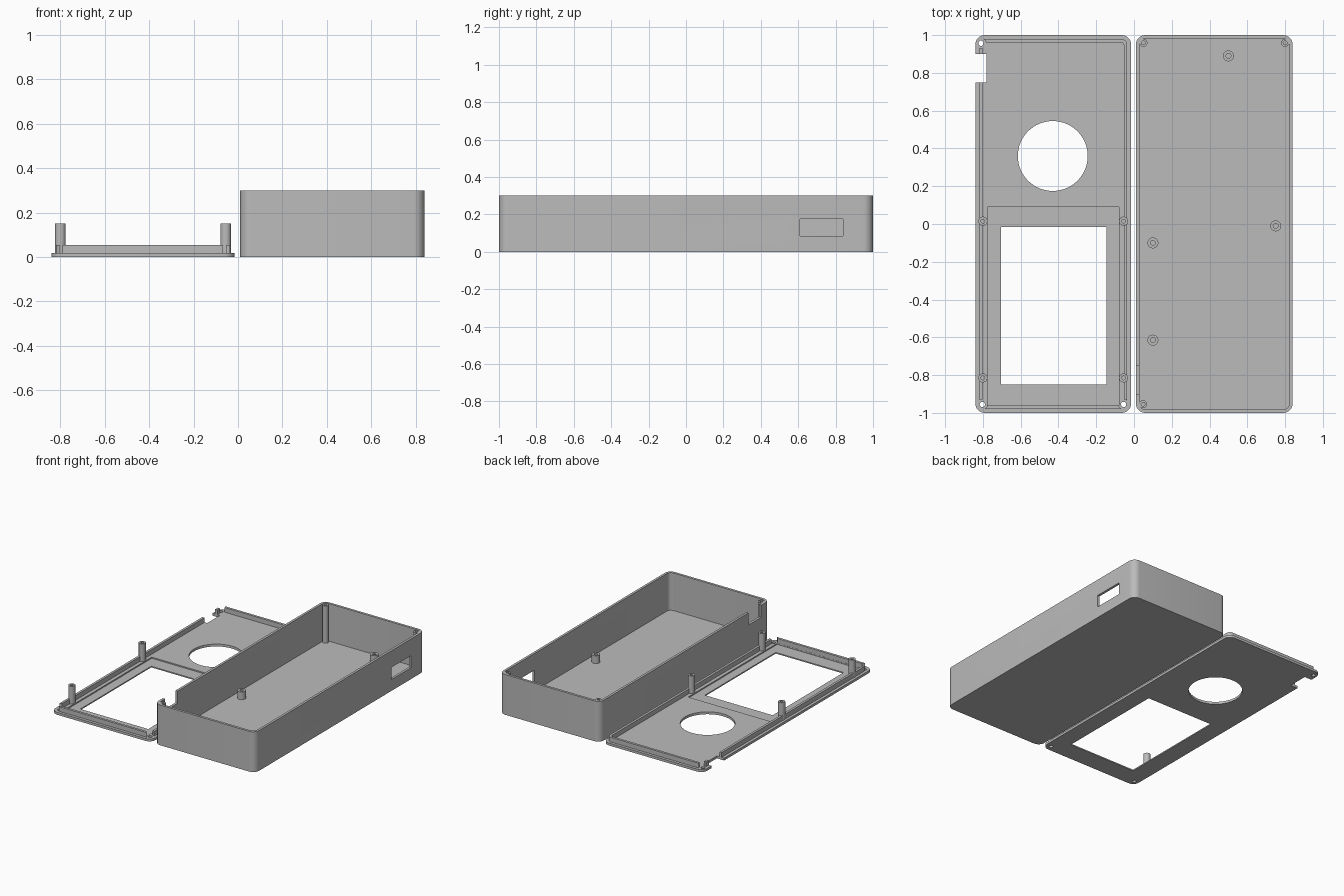
import bpy, bmesh, math

if "Cube" in bpy.data.objects:
    bpy.data.objects.remove(bpy.data.objects["Cube"])

grey = bpy.data.materials.new("plain grey")
grey.diffuse_color = (0.5, 0.5, 0.5, 1)
grey.use_nodes = True
grey.node_tree.nodes["Principled BSDF"].inputs["Base Color"].default_value = grey.diffuse_color


def make(name, bm):
    bmesh.ops.recalc_face_normals(bm, faces=bm.faces)
    me = bpy.data.meshes.new(name)
    bm.to_mesh(me)
    bm.free()
    me.materials.append(grey)
    ob = bpy.data.objects.new(name, me)
    bpy.context.collection.objects.link(ob)
    return ob


def prism(name, pts, z0, z1):
    bm = bmesh.new()
    lo = [bm.verts.new((x, y, z0)) for x, y in pts]
    hi = [bm.verts.new((x, y, z1)) for x, y in pts]
    bm.faces.new(lo)
    bm.faces.new(hi)
    n = len(pts)
    for i in range(n):
        j = (i + 1) % n
        bm.faces.new((lo[i], lo[j], hi[j], hi[i]))
    return make(name, bm)


def slab(name, x0, x1, y0, y1, z0, z1, r=0.0, seg=8):
    """Block with rounded upright corners."""
    if r == 0:
        return prism(name, [(x0, y0), (x1, y0), (x1, y1), (x0, y1)], z0, z1)
    pts = []
    corners = [(x1 - r, y1 - r), (x0 + r, y1 - r), (x0 + r, y0 + r), (x1 - r, y0 + r)]
    for k, (cx, cy) in enumerate(corners):
        for s in range(seg + 1):
            a = math.pi / 2 * (k + s / seg)
            pts.append((cx + r * math.cos(a), cy + r * math.sin(a)))
    return prism(name, pts, z0, z1)


def rod(name, x, y, r, z0, z1, n=24):
    angles = [2 * math.pi * i / n for i in range(n)]
    return prism(name, [(x + r * math.cos(a), y + r * math.sin(a)) for a in angles], z0, z1)


def tube(name, x, y, r, hole, z0, z1, n=24):
    """Screw post with a bore."""
    bm = bmesh.new()
    rings = []
    for rad, z in ((r, z0), (r, z1), (hole, z1), (hole, z0)):
        rings.append([bm.verts.new((x + rad * math.cos(2 * math.pi * i / n),
                                    y + rad * math.sin(2 * math.pi * i / n), z)) for i in range(n)])
    for k in range(4):
        a, b = rings[k], rings[(k + 1) % 4]
        for i in range(n):
            j = (i + 1) % n
            bm.faces.new((a[i], a[j], b[j], b[i]))
    return make(name, bm)


def cut(ob, *cutters):
    bpy.context.view_layer.objects.active = ob
    for c in cutters:
        c.hide_render = True
        m = ob.modifiers.new("cut", 'BOOLEAN')
        m.operation = 'DIFFERENCE'
        m.solver = 'EXACT'
        m.object = c
        bpy.ops.object.modifier_apply(modifier=m.name)
        bpy.data.objects.remove(c)


# Open case: cavity, side port and cable notch
case = slab("case", 0.01, 0.84, -1, 1, 0, 0.30, 0.05)
cut(case,
    slab("cavity", 0.028, 0.822, -0.982, 0.982, 0.02, 0.4, 0.032),
    slab("port", 0.78, 0.9, 0.61, 0.84, 0.085, 0.175),
    slab("notch", -0.05, 0.06, -0.90, -0.75, 0.21, 0.4))

# Tall corner posts and short board standoffs in the case
for x, y in ((0.05, 0.959), (0.80, 0.959), (0.048, -0.954)):
    tube("case_corner_post", x, y, 0.021, 0.010, 0.018, 0.297)
for x, y in ((0.50, 0.89), (0.75, -0.01), (0.10, -0.10), (0.10, -0.615)):
    tube("case_standoff", x, y, 0.029, 0.013, 0.018, 0.078)

# Lid plate: screen recess, screen window, round opening, cable slot, screw holes
screws = ((-0.81, 0.957), (-0.803, -0.955), (-0.055, -0.955))
posts = [(x, y) for x in (-0.80, -0.055) for y in (0.015, -0.815)]
plate = slab("lid_plate", -0.84, -0.015, -1, 1, 0, 0.018, 0.05)
cut(plate,
    slab("recess", -0.775, -0.08, -0.96, 0.09, 0.009, 0.1),
    slab("window", -0.705, -0.145, -0.85, -0.015, -0.1, 0.1),
    rod("round_opening", -0.43, 0.36, 0.185, -0.1, 0.1, 64),
    slab("slot", -0.9, -0.78, 0.75, 0.90, -0.1, 0.1),
    *[rod("screw_hole", x, y, 0.014, -0.1, 0.1) for x, y in screws])

# Raised lip that fits inside the case, cleared around the screws and posts
lip = slab("lid_lip", -0.819, -0.036, -0.979, 0.979, 0.018, 0.053, 0.03)
cut(lip,
    slab("lip_inside", -0.801, -0.054, -0.961, 0.961, -0.1, 0.1, 0.015),
    slab("lip_slot", -0.9, -0.78, 0.75, 0.90, -0.1, 0.1),
    *[rod("lip_screw_gap", x, y, 0.027, -0.1, 0.1) for x, y in screws],
    *[rod("lip_post_gap", x, y, 0.02, -0.1, 0.1) for x, y in posts])

# Lid screen posts
for x, y in posts:
    tube("lid_post", x, y, 0.024, 0.010, 0.008, 0.15)

# Smooth the rounded corners, keep edges sharp
bpy.ops.object.select_all(action='SELECT')
bpy.context.view_layer.objects.active = case
bpy.ops.object.shade_smooth_by_angle(angle=math.radians(30))
